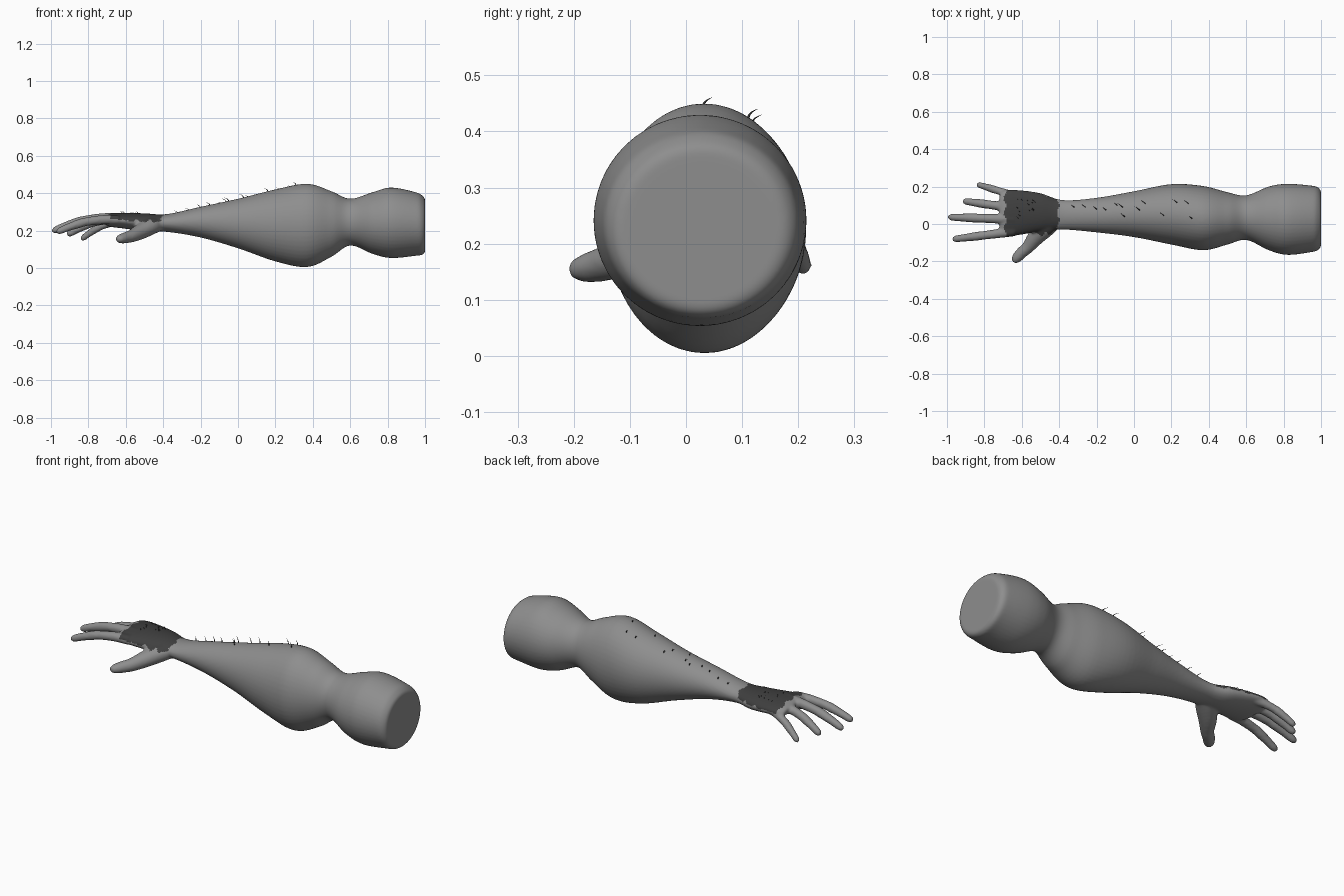
import bpy, bmesh, math, random
from mathutils import Vector
from mathutils.bvhtree import BVHTree

random.seed(4)
cube = bpy.data.objects.get("Cube")
if cube:
    bpy.data.objects.remove(cube, do_unlink=True)


def material(name, grey):
    m = bpy.data.materials.new(name)
    m.use_nodes = True
    m.diffuse_color = (grey, grey, grey, 1)
    m.node_tree.nodes["Principled BSDF"].inputs["Base Color"].default_value = (grey, grey, grey, 1)
    return m


skin = material("grey skin", 0.27)
dark = material("dark patch", 0.05)
hair_mat = material("dark hair", 0.03)


def smooth_path(rows, steps):
    """Catmull-Rom interpolation of tuples."""
    out = []
    for i in range(len(rows) - 1):
        a, b, c, d = (Vector(rows[min(max(k, 0), len(rows) - 1)]) for k in range(i - 1, i + 3))
        for s in range(steps):
            t = s / steps
            out.append(b + 0.5 * t * (c - a + t * (2 * a - 5 * b + 4 * c - d + t * (3 * (b - c) + d - a))))
    return out + [Vector(rows[-1])]


def tube(bm, rows, steps=5, sides=24, axis=None):
    """Loft closed rings through rows of (x, y, z, half width, half height)."""
    path = smooth_path(rows, steps)
    rings = []
    for i, p in enumerate(path):
        centre = Vector(p[:3])
        tangent = axis or (Vector(path[min(i + 1, len(path) - 1)][:3]) - Vector(path[max(i - 1, 0)][:3])).normalized()
        side = tangent.cross(Vector((0, 0, 1))).normalized()
        up = side.cross(tangent)
        rings.append([bm.verts.new(centre + side * p[3] * math.cos(a) + up * p[4] * math.sin(a))
                      for a in (math.tau * k / sides for k in range(sides))])
    for r0, r1 in zip(rings, rings[1:]):
        for k in range(sides):
            n = (k + 1) % sides
            bm.faces.new((r0[k], r0[n], r1[n], r1[k]))
    bm.faces.new(rings[0][::-1])
    bm.faces.new(rings[-1])


bm = bmesh.new()

# Upper arm, forearm, wrist and palm: x, y range, z range
limits = [
    (1.0, -.12, .175, .085, .37), (.985, -.138, .195, .07, .387), (.95, -.15, .205, .065, .405),
    (.82, -.165, .215, .053, .43), (.72, -.14, .2, .075, .405), (.6, -.085, .153, .12, .37),
    (.5, -.11, .17, .06, .41), (.37, -.14, .203, .005, .45), (.2, -.11, .213, .035, .42),
    (0, -.07, .175, .105, .37), (-.2, -.045, .14, .163, .327), (-.38, -.03, .128, .193, .288),
    (-.5, -.04, .165, .198, .292), (-.62, -.06, .182, .212, .295), (-.69, -.065, .18, .222, .292),
    (-.72, -.045, .16, .24, .28),
]
tube(bm, [(x, (y0 + y1) / 2, (z0 + z1) / 2, (y1 - y0) / 2, (z1 - z0) / 2)
          for x, y0, y1, z0, z1 in limits], 6, 48, Vector((-1, 0, 0)))

# Four fingers: base and tip, gently drooping with rounded ends
fingers = [((-.64, -.04, .258), (-.972, -.082, .19), .025),
           ((-.64, .025, .268), (-.995, .037, .195), .026),
           ((-.64, .085, .262), (-.915, .123, .175), .025),
           ((-.62, .145, .25), (-.84, .213, .15), .022)]
for base, tip, r in fingers:
    base, tip = Vector(base), Vector(tip)
    rows = []
    for t, w in ((0, 1.05), (.25, 1), (.5, .92), (.62, .95), (.8, .82), (.93, .74), (.98, .5), (1, .1)):
        p = base.lerp(tip, t)
        arch = .024 * math.sin(math.pi * t)
        rows.append((p.x, p.y, p.z + arch, r * w, r * w))
    tube(bm, rows, 4, 16)

# Thumb with its fleshy base
tube(bm, [(-.40, .03, .235, .03, .03), (-.46, -.01, .225, .05, .045), (-.52, -.065, .195, .046, .042),
          (-.565, -.122, .172, .034, .034), (-.60, -.153, .162, .031, .03), (-.625, -.18, .156, .028, .025),
          (-.638, -.2, .154, .018, .016), (-.642, -.207, .153, .004, .004)], 4, 20)

bmesh.ops.recalc_face_normals(bm, faces=bm.faces)
mesh = bpy.data.meshes.new("arm")
bm.to_mesh(mesh)
bm.free()
arm = bpy.data.objects.new("arm_and_hand", mesh)
bpy.context.collection.objects.link(arm)

# Fuse the parts into one soft skin
remesh = arm.modifiers.new("fuse", 'REMESH')
remesh.mode = 'VOXEL'
remesh.voxel_size = .007
soften = arm.modifiers.new("soften", 'SMOOTH')
soften.factor = .5
soften.iterations = 5
bpy.context.view_layer.update()
deps = bpy.context.evaluated_depsgraph_get()
fused = bpy.data.meshes.new_from_object(arm.evaluated_get(deps))
arm.modifiers.clear()
arm.data = fused
fused.materials.clear()
fused.materials.append(skin)
fused.materials.append(dark)

# Dark ragged patch over the back of the hand
for f in fused.polygons:
    f.use_smooth = True
    c = f.center
    ragged = .006 * math.sin(c.x * 90) + .004 * math.sin(c.x * 170)
    ends = .008 * math.sin(c.y * 80)
    on_back = c.z > .25 + ragged and f.normal.z > .05
    f.material_index = int(-.69 + ends < c.x < -.405 + ends and on_back)

# Curved hairs rooted on the surface
surface = BVHTree.FromPolygons([v.co for v in fused.vertices], [tuple(p.vertices) for p in fused.polygons])


def hairs(name, spots, length, thick):
    hb = bmesh.new()
    for x, y in spots:
        root = surface.ray_cast(Vector((x, y, 1)), Vector((0, 0, -1)))[0]
        if root is None:
            continue
        size = length * random.uniform(.8, 1.2)
        rows = []
        for t in (0, .35, .7, 1):
            p = root + size * Vector((-t * t * .9, t * t * .7, t * (1.1 - .3 * t) - .1))
            rows.append((p.x, p.y, p.z, thick * (1.05 - t), thick * (1.05 - t)))
        tube(hb, rows, 2, 6)
    bmesh.ops.recalc_face_normals(hb, faces=hb.faces)
    me = bpy.data.meshes.new(name)
    hb.to_mesh(me)
    hb.free()
    me.materials.append(hair_mat)
    me.shade_smooth()
    bpy.context.collection.objects.link(bpy.data.objects.new(name, me))


hairs("forearm_hairs", [(-.32, .09), (-.26, .09), (-.2, .08), (-.15, .075), (-.09, .1), (-.05, .04), (-.06, .09),
                        (.03, .075), (.06, .11), (.16, .045), (.23, .115), (.29, .11), (.31, .03)], .028, .003)
hairs("hand_hairs", [(random.uniform(-.63, -.52), random.uniform(0, .14)) for _ in range(14)], .014, .0015)
